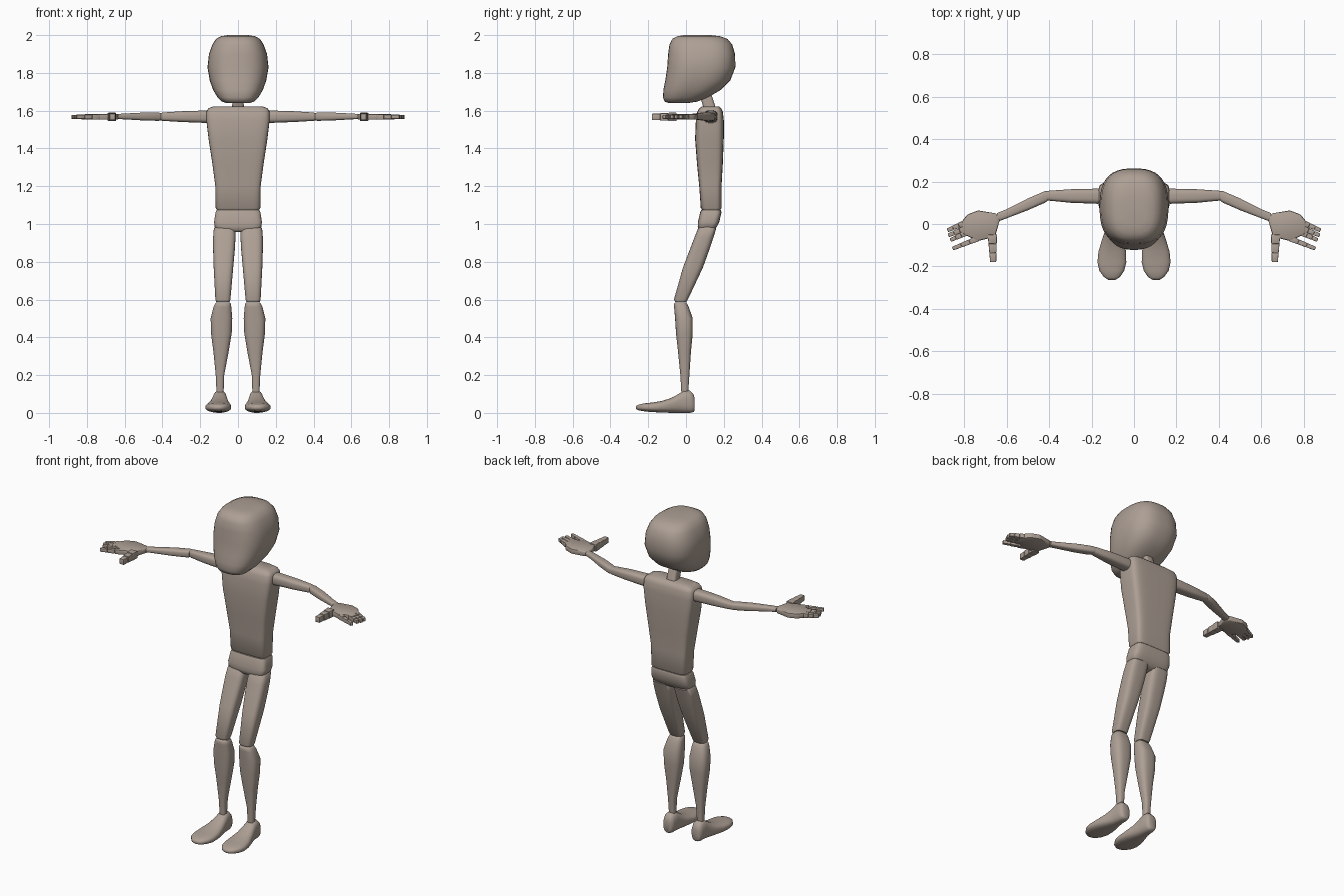
import bpy, bmesh, math
from mathutils import Vector

cube = bpy.data.objects.get("Cube")
if cube:
    bpy.data.objects.remove(cube, do_unlink=True)

clay = bpy.data.materials.new("warm grey clay")
clay.use_nodes = True
clay.diffuse_color = (.42, .35, .30, 1)
clay.node_tree.nodes["Principled BSDF"].inputs["Base Color"].default_value = clay.diffuse_color


def finish(name, bm, angle=40):
    """Turn a bmesh into a smooth object that keeps its hard edges."""
    bmesh.ops.recalc_face_normals(bm, faces=bm.faces)
    mesh = bpy.data.meshes.new(name)
    bm.to_mesh(mesh)
    bm.free()
    mesh.materials.append(clay)
    mesh.shade_smooth()
    mesh.set_sharp_from_angle(angle=math.radians(angle))
    obj = bpy.data.objects.new(name, mesh)
    bpy.context.collection.objects.link(obj)
    return obj


def loft(name, axis, rows, power=3.0, side=1, sides=24, angle=50):
    """Skin rounded-box sections; a row is position, then min and max on the other two axes."""
    bm = bmesh.new()
    rings = []
    for pos, a0, a1, b0, b1 in rows:
        ring = []
        for i in range(sides):
            t = math.tau * (i + .5) / sides
            c, s = math.cos(t), math.sin(t)
            ca = math.copysign(abs(c) ** (2 / power), c)
            sb = math.copysign(abs(s) ** (2 / power), s)
            co = [(a0 + a1) / 2 + ca * (a1 - a0) / 2, (b0 + b1) / 2 + sb * (b1 - b0) / 2]
            co.insert("xyz".index(axis), pos)
            co[0] *= side
            ring.append(bm.verts.new(co))
        rings.append(ring)
    for low, high in zip(rings, rings[1:]):
        for i in range(sides):
            j = (i + 1) % sides
            bm.faces.new((low[i], low[j], high[j], high[i]))
    bm.faces.new(rings[0])
    bm.faces.new(rings[-1])
    return finish(name, bm, angle)


def slab(name, outline, z0, z1, bevel, side=1):
    """Extrude a plan outline and round its edges."""
    bm = bmesh.new()
    face = bm.faces.new([bm.verts.new((x * side, y, z0)) for x, y in outline])
    extruded = bmesh.ops.extrude_face_region(bm, geom=[face])["geom"]
    top = [v for v in extruded if isinstance(v, bmesh.types.BMVert)]
    bmesh.ops.translate(bm, verts=top, vec=(0, 0, z1 - z0))
    bmesh.ops.bevel(bm, geom=list(bm.edges), offset=bevel, segments=2,
                    affect='EDGES', profile=.5)
    return finish(name, bm)


def digit(name, start, end, width, pieces, side):
    """A finger made of tapering joints laid end to end."""
    start, end = Vector(start), Vector(end)
    across = (end - start).normalized().orthogonal()
    for k in range(pieces):
        a, b = start.lerp(end, k / pieces), start.lerp(end, (k + 1) / pieces)
        wa, wb = (width * (1 - .35 * (k + n) / pieces) / 2 for n in (0, 1))
        outline = [a + across * wa, a - across * wa, b - across * wb, b + across * wb]
        slab(f"{name}_joint_{k + 1}", outline, 1.567 - wa, 1.567 + wa, .003, side)


# Head: flat face, deep rounded skull
head_rows = [(1.64, -.09, .01, .06), (1.648, -.113, .06, .085), (1.67, -.122, .115, .108),
             (1.71, -.12, .185, .132), (1.76, -.11, .235, .15), (1.83, -.1, .262, .162),
             (1.9, -.095, .26, .154), (1.95, -.088, .245, .136), (1.98, -.072, .22, .116),
             (1.994, -.045, .18, .09), (2, -.01, .13, .055)]
loft("head", "z", [(z, -w, w, y0, y1) for z, y0, y1, w in head_rows], 2.7, sides=40, angle=75)

# Neck, torso and pelvis
loft("neck", "z", [(1.59, -.034, .034, .1, .165), (1.64, -.03, .03, .085, .15),
                   (1.7, -.03, .03, .065, .13)], 4)
torso_rows = [(1.075, .112, .085, .182), (1.085, .118, .078, .188), (1.2, .12, .07, .188),
              (1.32, .136, .058, .195), (1.45, .156, .048, .2), (1.55, .168, .052, .2),
              (1.595, .167, .06, .195), (1.612, .158, .07, .187), (1.623, .13, .085, .175)]
loft("torso", "z", [(z, -w, w, y0, y1) for z, w, y0, y1 in torso_rows], 5.5, sides=32)
pelvis_rows = [(.958, .07, .075, .13), (.968, .105, .066, .15), (.985, .124, .062, .164),
               (1.01, .127, .063, .176), (1.062, .119, .075, .188), (1.073, .114, .08, .184)]
loft("pelvis", "z", [(z, -w, w, y0, y1) for z, w, y0, y1 in pelvis_rows], 5, sides=32)

for side, tag in ((1, "left"), (-1, "right")):
    # Legs
    loft(tag + "_thigh", "z", [
        (.588, .044, .116, -.058, .002), (.6, .04, .12, -.064, .01), (.77, .025, .129, -.016, .09),
        (.87, .016, .132, .022, .126), (.93, .013, .132, .045, .146), (.975, .014, .128, .063, .16),
        (.988, .022, .118, .075, .15)], 3.4, side)
    loft(tag + "_shin", "z", [
        (.11, .076, .114, -.025, .012), (.2, .073, .118, -.03, .018), (.32, .05, .13, -.042, .026),
        (.42, .033, .143, -.053, .036), (.5, .03, .145, -.058, .036), (.56, .035, .13, -.063, .015),
        (.578, .038, .122, -.064, .006), (.585, .043, .116, -.058, 0)], 2.8, side)
    loft(tag + "_foot", "y", [
        (.046, .075, .117, .012, .075), (.04, .066, .126, .004, .1), (.022, .06, .132, 0, .118),
        (-.012, .058, .134, 0, .118), (-.04, .054, .14, 0, .1), (-.08, .046, .153, 0, .078),
        (-.13, .037, .168, .002, .063), (-.18, .036, .173, .004, .055), (-.22, .046, .164, .008, .051),
        (-.25, .066, .142, .013, .044), (-.264, .088, .12, .02, .036)], 2.6, side, angle=65)

    # Arms
    loft(tag + "_upper_arm", "x", [
        (.15, .1, .165, 1.538, 1.598), (.17, .095, .167, 1.535, 1.601), (.3, .1, .164, 1.54, 1.597),
        (.4, .11, .157, 1.546, 1.59), (.412, .112, .153, 1.55, 1.587)], 3, side)
    loft(tag + "_forearm", "x", [
        (.408, .108, .155, 1.549, 1.588), (.42, .1, .155, 1.546, 1.59), (.5, .065, .121, 1.548, 1.59),
        (.6, .027, .07, 1.554, 1.585), (.645, .01, .052, 1.556, 1.582)], 3, side)

    # Hand: palm, four fingers and a thumb
    palm = [(.632, .022), (.65, .05), (.735, .064), (.785, .045), (.812, .012),
            (.81, -.045), (.735, -.08), (.655, -.06)]
    slab(tag + "_palm", palm, 1.552, 1.583, .007, side)
    fingers = {"index": ((.735, -.068), (.855, -.116)), "middle": ((.79, -.042), (.866, -.076)),
               "ring": ((.795, -.02), (.876, -.054)), "little": ((.8, .005), (.88, -.03))}
    for finger, (root, tip) in fingers.items():
        digit(f"{tag}_{finger}_finger", root, tip, .027, 3, side)
    digit(tag + "_thumb", (.668, -.05), (.664, -.18), .044, 3, side)
